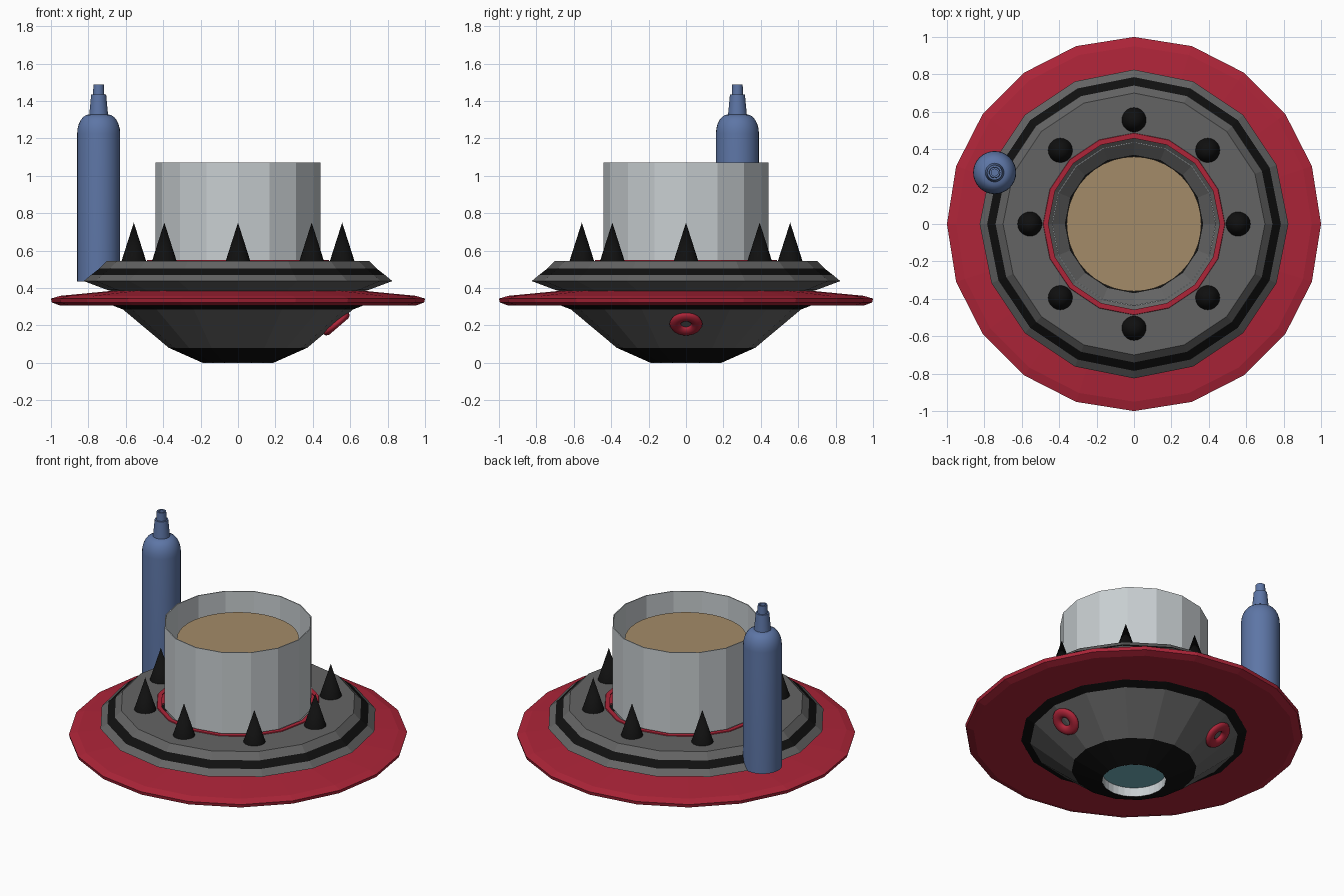
import bpy, bmesh, math
from mathutils import Vector

if "Cube" in bpy.data.objects:
    bpy.data.objects.remove(bpy.data.objects["Cube"])


def mat(name, rgb):
    m = bpy.data.materials.new(name)
    m.diffuse_color = (*rgb, 1)
    m.use_nodes = True
    m.node_tree.nodes["Principled BSDF"].inputs["Base Color"].default_value = m.diffuse_color
    return m


RED = mat("red", (0.42, 0.018, 0.04))
GREY = mat("dark_grey", (0.127, 0.127, 0.127))
BLACK = mat("black", (0.005, 0.005, 0.005))
SILVER = mat("silver", (0.58, 0.62, 0.64))
BLUE = mat("blue", (0.11, 0.18, 0.38))
TAN = mat("tan", (0.37, 0.26, 0.14))
TEAL = mat("teal", (0.17, 0.45, 0.52))


def lathe(name, profile, mats, sides=16, bands=None, at=(0, 0), smooth=False):
    """Spin (radius, z) points about z; bands gives a material index per profile segment."""
    bm = bmesh.new()
    rings = []
    for r, z in profile:
        if r == 0:
            rings.append([bm.verts.new((0, 0, z))] * sides)
        else:
            rings.append([bm.verts.new((r * math.cos(2 * math.pi * j / sides),
                                        r * math.sin(2 * math.pi * j / sides), z))
                          for j in range(sides)])
    for i in range(len(rings) - 1):
        a, b = rings[i], rings[i + 1]
        for j in range(sides):
            k = (j + 1) % sides
            corners = list(dict.fromkeys((a[j], a[k], b[k], b[j])))
            f = bm.faces.new(corners)
            f.material_index = bands[i] if bands else 0
    me = bpy.data.meshes.new(name)
    bm.to_mesh(me)
    bm.free()
    for m in mats:
        me.materials.append(m)
    ob = bpy.data.objects.new(name, me)
    ob.location = (at[0], at[1], 0)
    bpy.context.collection.objects.link(ob)
    if smooth:
        bpy.ops.object.select_all(action='DESELECT')
        ob.select_set(True)
        bpy.context.view_layer.objects.active = ob
        bpy.ops.object.shade_smooth_by_angle(angle=math.radians(35))
    return ob


# Lower hull: black foot, grey bowl, black collar under the disc
lathe("lower_hull", [(0.19, 0), (0.37, 0.08), (0.615, 0.285), (0.675, 0.308)],
      [GREY, BLACK], bands=[1, 0, 1])

# Recessed lens in the foot
lathe("lens_tube", [(0.19, 0.06), (0.19, 0.0)], [SILVER], 32)
lathe("lens", [(0.19, 0.06), (0, 0.06)][::-1], [TEAL], 32)

# Wide red disc
lathe("saucer_disc", [(0.66, 0.306), (0.95, 0.306), (0.995, 0.322), (1.0, 0.343),
                      (0.95, 0.358), (0.66, 0.386)], [RED], 20)

# Upper hull with black stripe and open centre
lathe("upper_hull", [(0.66, 0.38), (0.70, 0.39), (0.825, 0.437), (0.785, 0.47),
                     (0.74, 0.505), (0.70, 0.545), (0.46, 0.545)],
      [GREY, BLACK], bands=[0, 0, 0, 1, 0, 0])

# Red trim around the opening
lathe("opening_trim", [(0.487, 0.545), (0.485, 0.55), (0.458, 0.55), (0.458, 0.545)], [RED])

# Silver open tube and the tan plate inside it
lathe("tube_wall", [(0.434, 0.54), (0.44, 0.54), (0.44, 1.07), (0.434, 1.07), (0.434, 0.54)],
      [SILVER])
lathe("inner_plate", [(0.36, 0.965), (0, 0.965)], [TAN], 40)

# Ring of spikes
for n in range(8):
    a = n * math.pi / 4
    lathe("spike_%d" % (n + 1), [(0.066, 0.543), (0, 0.75)], [BLACK], 20,
          at=(0.557 * math.cos(a), 0.557 * math.sin(a)), smooth=True)

# Blue bottle standing on the rim
dome = [(0.05 + 0.065 * math.cos(t * math.pi / 12), 1.225 + 0.103 * math.sin(t * math.pi / 12))
        for t in range(7)]
lathe("bottle", [(0, 0.435), (0.115, 0.435)] + dome +
      [(0.04, 1.435), (0.03, 1.435), (0.028, 1.488), (0.018, 1.488), (0.018, 1.47), (0, 1.47)],
      [BLUE], 32, at=(-0.745, 0.275), smooth=True)

# Flattened red rings lying on the lower hull
for n, deg in enumerate((0, 120)):
    a = math.radians(deg)
    normal = Vector((0.65 * math.cos(a), 0.65 * math.sin(a), -0.76))
    bpy.ops.mesh.primitive_torus_add(
        major_radius=0.058, minor_radius=0.03, major_segments=24, minor_segments=10,
        location=(0.527 * math.cos(a), 0.527 * math.sin(a), 0.208),
        rotation=normal.to_track_quat('Z', 'Y').to_euler())
    ring = bpy.context.object
    ring.name = "hull_ring_%d" % (n + 1)
    ring.scale = (1, 1, 0.65)
    ring.data.materials.append(RED)
    bpy.ops.object.shade_smooth()
